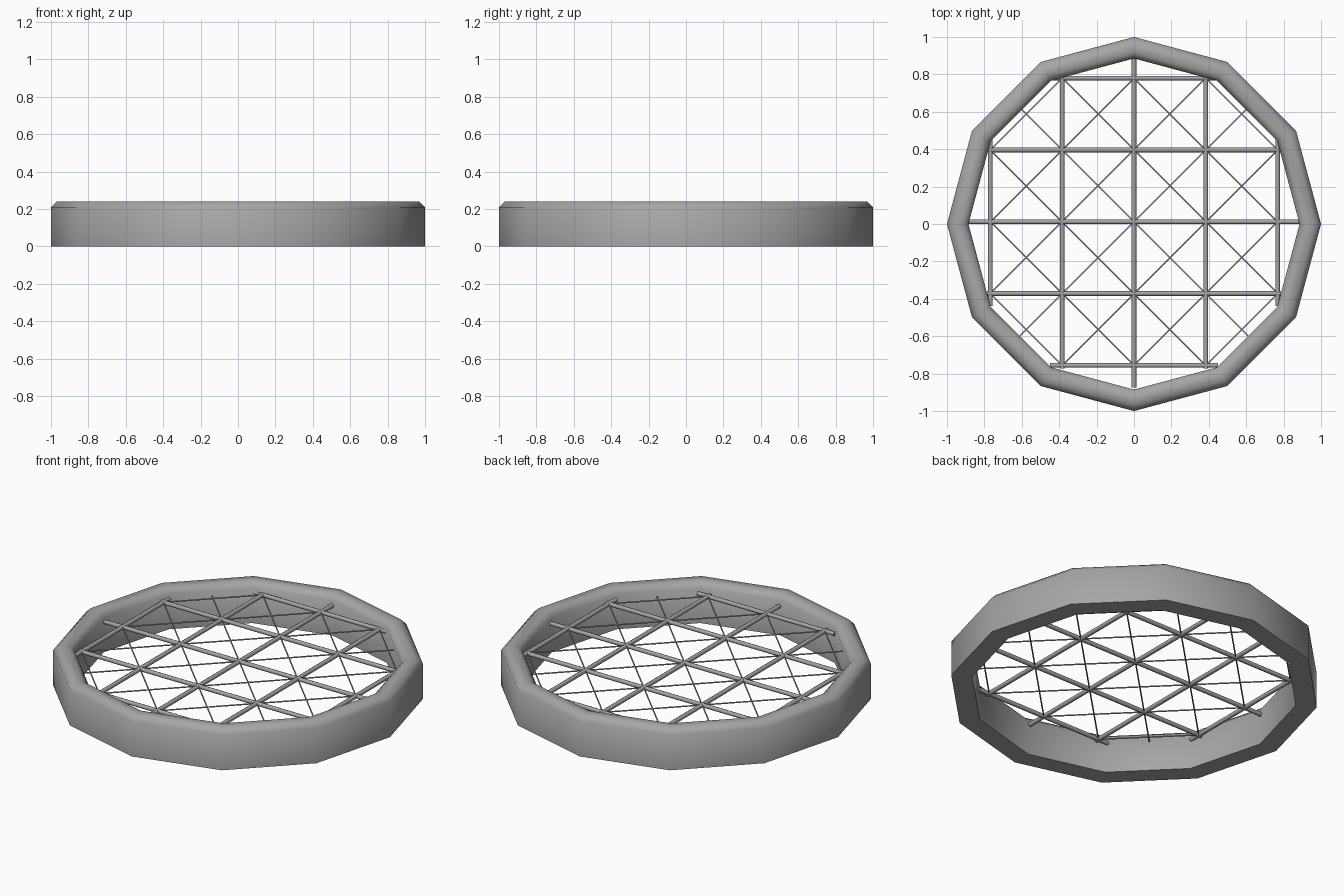
import bpy, bmesh, math
from mathutils import Vector

cube = bpy.data.objects.get("Cube")
if cube:
    bpy.data.objects.remove(cube)


def material(name, value):
    m = bpy.data.materials.new(name)
    m.use_nodes = True
    color = (value, value, value, 1)
    m.diffuse_color = color
    m.node_tree.nodes["Principled BSDF"].inputs["Base Color"].default_value = color
    return m


GREY = material("metal grey", 0.38)


def finish(name, bm, angle):
    bmesh.ops.recalc_face_normals(bm, faces=bm.faces)
    mesh = bpy.data.meshes.new(name)
    bm.to_mesh(mesh)
    bm.free()
    mesh.materials.append(GREY)
    ob = bpy.data.objects.new(name, mesh)
    bpy.context.collection.objects.link(ob)
    bpy.ops.object.select_all(action='DESELECT')
    bpy.context.view_layer.objects.active = ob
    ob.select_set(True)
    bpy.ops.object.shade_smooth_by_angle(angle=math.radians(angle))
    return ob


# Twelve-sided rim: chamfered profile swept round the axis
SIDES = 12
PROFILE = [(1, 0), (1, 0.21), (0.97, 0.24), (0.915, 0.24), (0.885, 0.21), (0.885, 0)]
bm = bmesh.new()
rings = []
for i in range(SIDES):
    a = math.tau * i / SIDES
    rings.append([bm.verts.new((r * math.cos(a), r * math.sin(a), z)) for r, z in PROFILE])
for i, ring in enumerate(rings):
    nxt = rings[(i + 1) % SIDES]
    for j in range(len(PROFILE)):
        k = (j + 1) % len(PROFILE)
        bm.faces.new((ring[j], nxt[j], nxt[k], ring[k]))
finish("rim", bm, 50)


# Straight round rod between two points of the grid plane
LEVEL, SHIFT, STEP = 0.178, 0.012, 0.384


def rod(name, start, end, radius):
    p = Vector((start[0], start[1] + SHIFT, LEVEL))
    q = Vector((end[0], end[1] + SHIFT, LEVEL))
    bm = bmesh.new()
    bmesh.ops.create_cone(bm, cap_ends=True, segments=8, radius1=radius,
                          radius2=radius, depth=(q - p).length)
    ob = finish(name, bm, 50)
    ob.location = (p + q) / 2
    ob.rotation_euler = (q - p).to_track_quat('Z', 'Y').to_euler()


# Thick square grid, shortened to meet the rim
REACH = {0: 0.885, 1: 0.785, 2: 0.45}
for i in range(-2, 3):
    r, c = REACH[abs(i)], i * STEP
    rod("cross_bar", (-r, c), (r, c), 0.0125)
    rod("long_bar", (c, -r), (c, r), 0.0125)

# Thin diagonal wires through the grid nodes, in both directions
for k in range(-3, 4):
    half = (4 - abs(k)) * STEP / 2 if k else 0.61
    for side in (-1, 1):
        cx, cy = k * STEP / 2, -side * k * STEP / 2
        rod("diagonal_wire", (cx - half, cy - side * half), (cx + half, cy + side * half), 0.004)
